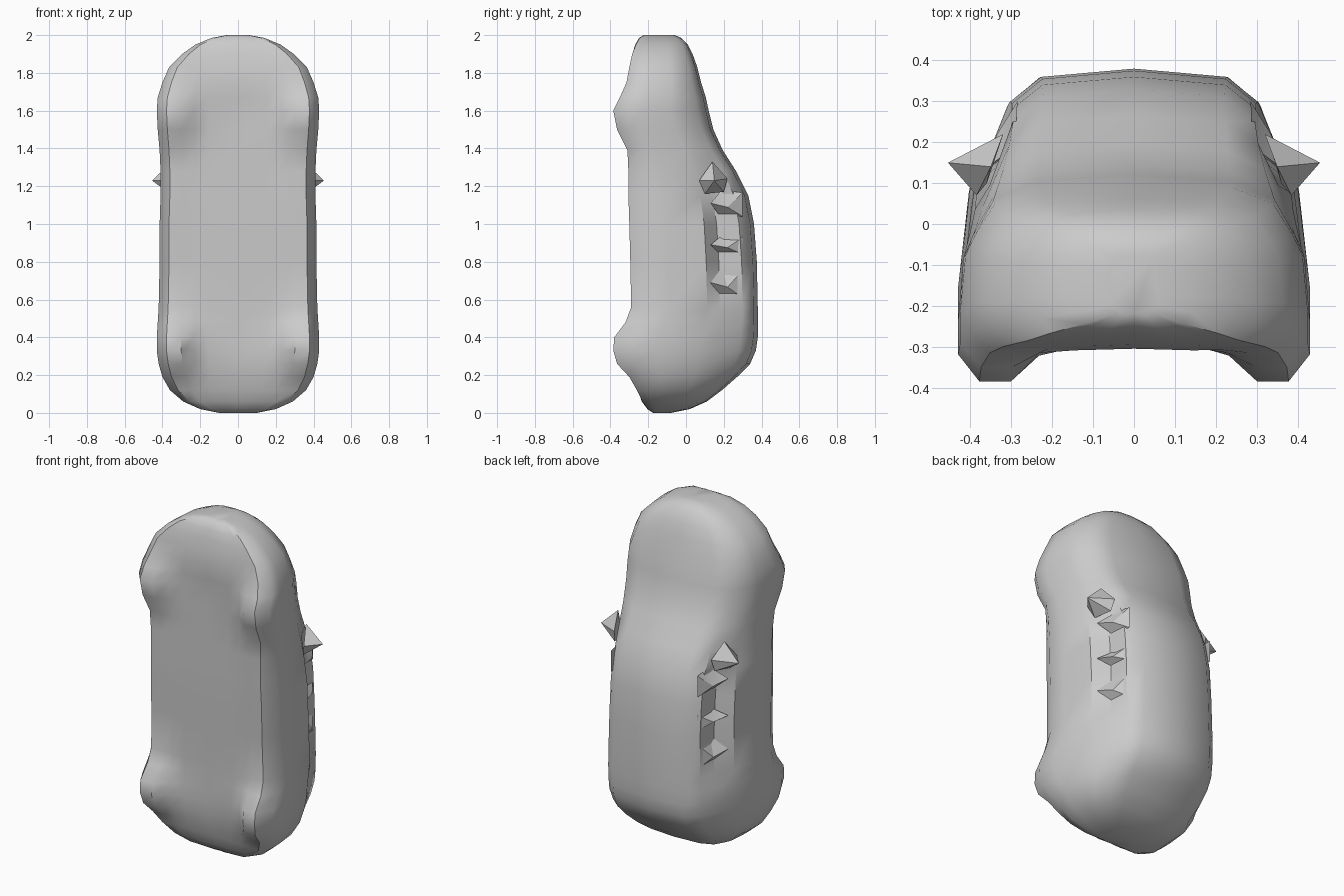
import bpy, bmesh, math

grey = bpy.data.materials.new("plain grey")
grey.diffuse_color = (0.6, 0.6, 0.6, 1)


def make_object(name, bm, angle):
    bmesh.ops.recalc_face_normals(bm, faces=bm.faces[:])
    mesh = bpy.data.meshes.new(name)
    bm.to_mesh(mesh)
    bm.free()
    mesh.materials.append(grey)
    ob = bpy.data.objects.new(name, mesh)
    bpy.context.collection.objects.link(ob)
    bpy.ops.object.select_all(action='DESELECT')
    ob.select_set(True)
    bpy.context.view_layer.objects.active = ob
    bpy.ops.object.shade_smooth_by_angle(angle=math.radians(angle))
    return ob


# Body stations from tail to nose: z, half width, roof y, floor y, wheel y
STATIONS = [
    (0.00, 0.10, -0.08, -0.17, -0.17), (0.02, 0.20, 0.02, -0.20, -0.20),
    (0.06, 0.29, 0.11, -0.23, -0.23), (0.12, 0.36, 0.19, -0.25, -0.26),
    (0.19, 0.40, 0.27, -0.27, -0.30), (0.26, 0.42, 0.34, -0.28, -0.365),
    (0.33, 0.43, 0.37, -0.285, -0.385), (0.40, 0.43, 0.38, -0.285, -0.38),
    (0.48, 0.425, 0.38, -0.285, -0.32), (0.56, 0.42, 0.38, -0.285, -0.29),
    (0.80, 0.415, 0.375, -0.29, -0.295), (1.00, 0.415, 0.36, -0.295, -0.30),
    (1.15, 0.41, 0.33, -0.295, -0.305), (1.28, 0.41, 0.265, -0.295, -0.305),
    (1.39, 0.415, 0.195, -0.295, -0.31), (1.50, 0.425, 0.145, -0.295, -0.365),
    (1.60, 0.43, 0.12, -0.295, -0.385), (1.67, 0.425, 0.105, -0.30, -0.35),
    (1.75, 0.40, 0.08, -0.305, -0.315), (1.83, 0.365, 0.06, -0.295, -0.30),
    (1.90, 0.295, 0.035, -0.28, -0.285), (1.95, 0.225, 0.01, -0.265, -0.265),
    (1.985, 0.14, -0.025, -0.245, -0.245), (2.00, 0.06, -0.06, -0.22, -0.22),
]


def half_section(z, w, roof, floor, wheel):
    """Right half of a cross-section, floor centre to roof centre."""
    cabin = min(1, max(0, (roof - 0.12) / 0.2))
    mix = lambda hood, cab: w * (hood + (cab - hood) * cabin)
    up = lambda t: wheel + (roof - wheel) * t
    window = 0.74 if 0.5 < z < 1.2 else 0.84      # recessed side windows
    return [
        (0, floor), (0.36 * w, floor - 0.004),
        (0.54 * w, floor + 0.3 * (wheel - floor)),
        (0.70 * w, wheel), (0.88 * w, wheel),
        (w, up(0.13)), (w, up(0.30)), (mix(0.97, 0.94), up(0.60)),
        (mix(0.92, window), up(0.70)), (mix(0.80, 0.72), up(0.88)),
        (mix(0.55, 0.54), up(0.97)), (0, roof),
    ]


# Lofted body shell
bm = bmesh.new()
rings = []
for st in STATIONS:
    half = half_section(*st)
    loop = half + [(-x, y) for x, y in half[-2:0:-1]]
    rings.append([bm.verts.new((x, y, st[0])) for x, y in loop])
n = len(rings[0])
for a, b in zip(rings, rings[1:]):
    for i in range(n):
        j = (i + 1) % n
        bm.faces.new((a[i], a[j], b[j], b[i]))
bm.faces.new(rings[0])
bm.faces.new(rings[-1])
make_object("car_body", bm, 42)


# Pointed pieces: a tip over a base polygon, on both sides
def spikes(name, tip, base):
    bm = bmesh.new()
    for s in (1, -1):
        t = bm.verts.new((s * tip[0], tip[1], tip[2]))
        ring = [bm.verts.new((s * x, y, z)) for x, y, z in base]
        for i in range(len(ring)):
            bm.faces.new((t, ring[i], ring[(i + 1) % len(ring)]))
        bm.faces.new(ring)
    make_object(name, bm, 20)


# Side mirrors
spikes("side_mirrors", (0.455, 0.15, 1.23),
       [(0.385, 0.07, 1.23), (0.36, 0.10, 1.16), (0.33, 0.20, 1.17),
        (0.32, 0.22, 1.24), (0.35, 0.14, 1.33)])

# Jagged window pillars
for name, z, h in (("front_pillars", 1.11, 0.07), ("middle_pillars", 0.89, 0.05),
                   ("rear_pillars", 0.69, 0.08)):
    spikes(name, (0.335, 0.22, z - h * 0.3),
           [(0.37, 0.13, z), (0.29, 0.19, z + h), (0.285, 0.30, z + h * 0.8),
            (0.285, 0.30, z - h), (0.29, 0.18, z - h)])
